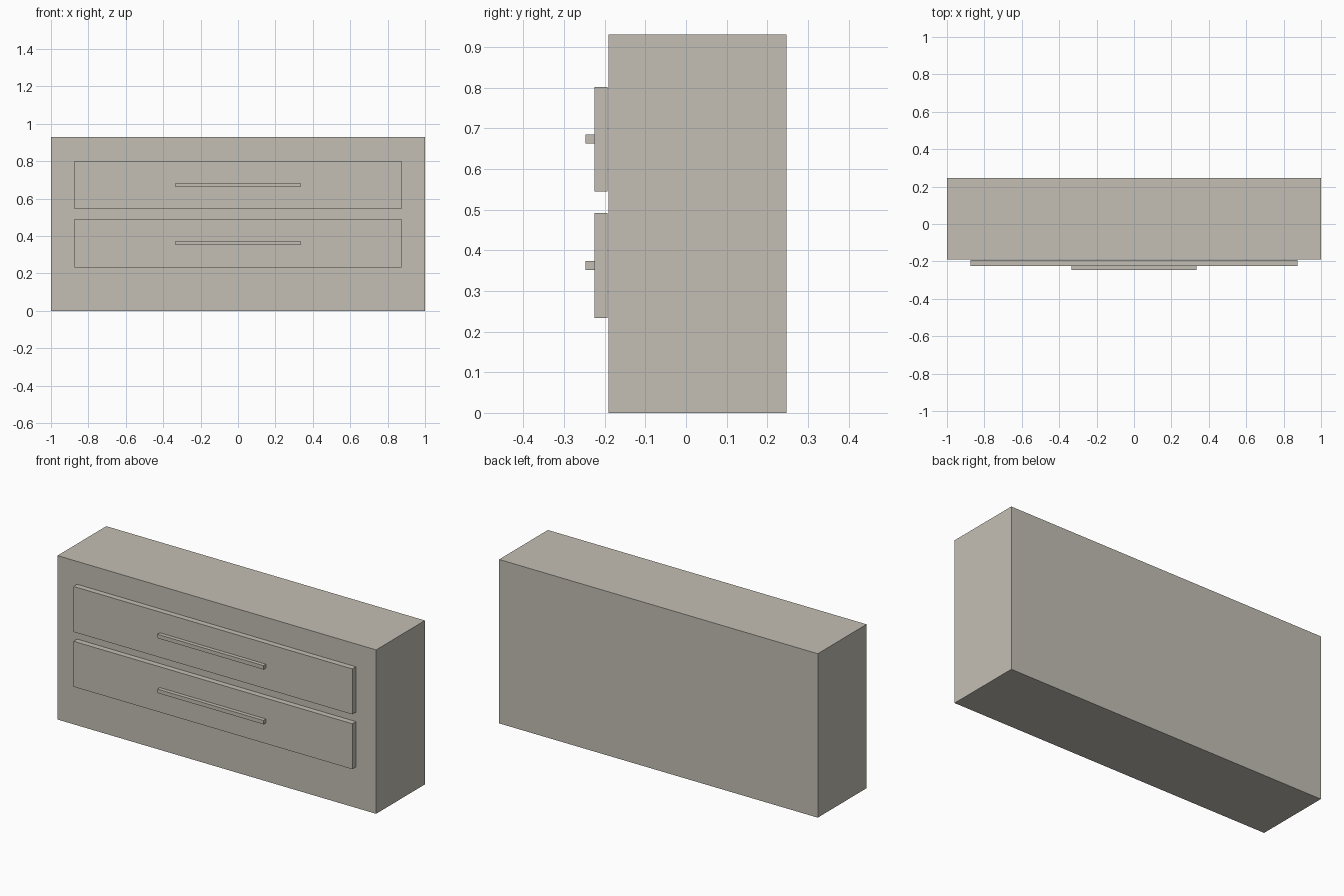
import bpy
import bmesh
from mathutils import Vector

cube = bpy.data.objects.get("Cube")
if cube:
    bpy.data.objects.remove(cube, do_unlink=True)

# Single warm grey paint
paint = bpy.data.materials.new("warm_grey")
paint.use_nodes = True
colour = (0.55, 0.52, 0.46, 1.0)
paint.diffuse_color = colour
paint.node_tree.nodes["Principled BSDF"].inputs["Base Color"].default_value = colour


def box(name, half_width, y_range, z_range):
    """Box centred on x = 0, spanning the given depth and height."""
    bm = bmesh.new()
    bmesh.ops.create_cube(bm, size=1.0)
    size = Vector((2 * half_width, y_range[1] - y_range[0], z_range[1] - z_range[0]))
    centre = Vector((0, sum(y_range) / 2, sum(z_range) / 2))
    bmesh.ops.scale(bm, vec=size, verts=bm.verts)
    bmesh.ops.translate(bm, vec=centre, verts=bm.verts)
    mesh = bpy.data.meshes.new(name)
    bm.to_mesh(mesh)
    bm.free()
    mesh.materials.append(paint)
    obj = bpy.data.objects.new(name, mesh)
    bpy.context.collection.objects.link(obj)
    return obj


# Cabinet body
box("cabinet_body", 1.0, (-0.19, 0.247), (0, 0.93))

# Drawer fronts, each with a bar handle
for label, base in (("lower", 0.233), ("upper", 0.544)):
    box(label + "_drawer_front", 0.875, (-0.225, -0.193), (base, base + 0.258))
    box(label + "_handle", 0.333, (-0.247, -0.225), (base + 0.118, base + 0.14))
